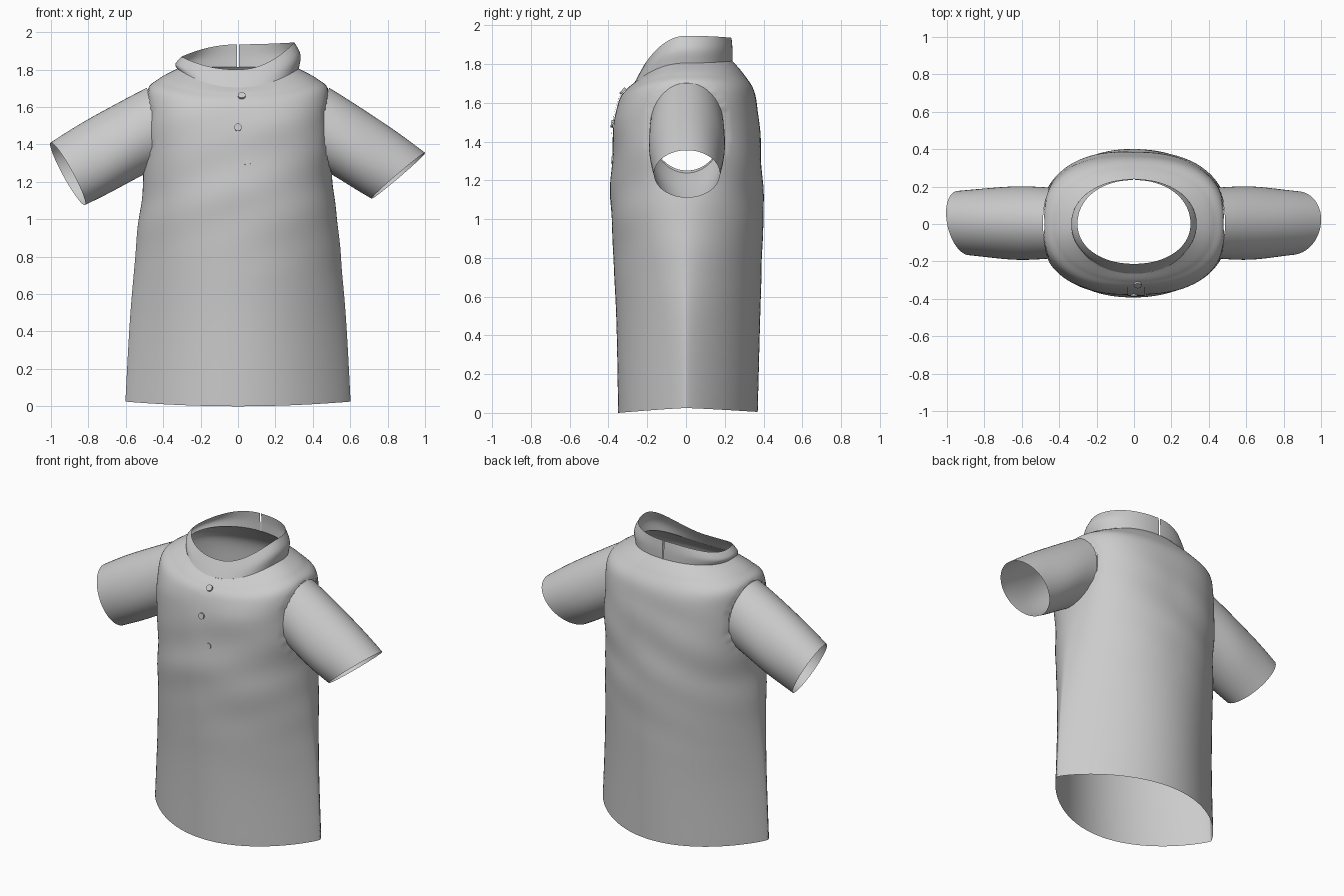
import bpy, bmesh, math
from mathutils import Vector

if "Cube" in bpy.data.objects:
    bpy.data.objects.remove(bpy.data.objects["Cube"])

cloth = bpy.data.materials.new("grey cloth")
cloth.diffuse_color = (0.6, 0.6, 0.6, 1)
cloth.use_nodes = True
cloth.node_tree.nodes["Principled BSDF"].inputs["Base Color"].default_value = cloth.diffuse_color


def make_object(name, bm, angle=45):
    mesh = bpy.data.meshes.new(name)
    bm.to_mesh(mesh)
    bm.free()
    ob = bpy.data.objects.new(name, mesh)
    bpy.context.collection.objects.link(ob)
    mesh.materials.append(cloth)
    bpy.ops.object.select_all(action='DESELECT')
    ob.select_set(True)
    bpy.context.view_layer.objects.active = ob
    bpy.ops.object.shade_smooth_by_angle(angle=math.radians(angle))
    return ob


def loft(rings, closed=True):
    bm = bmesh.new()
    rows = [[bm.verts.new(p) for p in ring] for ring in rings]
    n = len(rows[0])
    for a, b in zip(rows, rows[1:]):
        for i in range(n if closed else n - 1):
            j = (i + 1) % n
            bm.faces.new((a[i], a[j], b[j], b[i]))
    return bm


def spline(keys, t):
    # smooth interpolation through a list of tuples
    i = min(int(t), len(keys) - 2)
    f = t - i
    k = [keys[max(0, min(len(keys) - 1, i + d))] for d in (-1, 0, 1, 2)]
    return [b + 0.5 * f * (c - a + f * (2 * a - 5 * b + 4 * c - d + f * (3 * (b - c) + d - a)))
            for a, b, c, d in zip(*k)]


def section(key, a):
    # half width, front y, back y, front z, side z, back z, two roundness values
    w, yf, yb, zf, zs, zb, n, m = key
    c, s = math.cos(a), math.sin(a)
    x = w * math.copysign(abs(c) ** (2 / n), c)
    y = (yb if s > 0 else yf) * abs(s) ** (2 / m)
    z = zs + ((zb if s > 0 else zf) - zs) * s * s
    return Vector((x, y, z))


def fold(p):
    # soft cloth folds over the chest
    fade = max(0, min(1, (p.z - 0.6) / 0.5)) * max(0, min(1, (1.72 - p.z) / 0.2))
    wave = math.sin(13 * p.z + 5 * abs(p.x) + 2 * p.y) + 0.6 * math.sin(23 * p.z - 9 * p.x)
    d = Vector((p.x * 0.3, p.y, 0))
    return p + d.normalized() * (0.0035 * fade * wave)


# Body, from the hem (creased at the sides) to the neckline
BODY = [(0.602, -0.35, 0.37, 0.0, 0.025, 0.005, 2.0, 1.2),
        (0.575, -0.36, 0.383, 0.5, 0.5, 0.5, 2.0, 1.3),
        (0.53, -0.385, 0.398, 1.0, 1.0, 1.0, 2.1, 1.8),
        (0.505, -0.385, 0.395, 1.25, 1.25, 1.25, 2.3, 2.25),
        (0.50, -0.375, 0.375, 1.47, 1.49, 1.49, 2.5, 2.4),
        (0.49, -0.345, 0.355, 1.61, 1.68, 1.65, 2.5, 2.4),
        (0.425, -0.305, 0.30, 1.67, 1.75, 1.745, 2.3, 2.2),
        (0.325, -0.265, 0.24, 1.705, 1.805, 1.815, 2.1, 2.1)]
SEG, ROWS = 112, 84
angles = [2 * math.pi * i / SEG for i in range(SEG)]
rings = []
for r in range(ROWS + 1):
    key = spline(BODY, r / ROWS * (len(BODY) - 1))
    rings.append([fold(section(key, a)) for a in angles])
body = loft(rings)

# Armholes: cut an oval in each side and round its border
AY, AZ, RY, RZ = 0.005, 1.475, 0.19, 0.225


def oval(p):
    return math.hypot((p.y - AY) / RY, (p.z - AZ) / RZ)


inside = [v for v in body.verts if abs(v.co.x) > 0.3 and oval(v.co) < 1]
bmesh.ops.delete(body, geom=inside, context='VERTS')
for v in body.verts:
    if v.is_boundary and abs(v.co.x) > 0.3 and 1.1 < v.co.z < 1.78 and oval(v.co) < 1.4:
        k = 1 / oval(v.co)
        v.co.y = AY + (v.co.y - AY) * k
        v.co.z = AZ + (v.co.z - AZ) * k
make_object("shirt_body", body)


# Sleeves: tubes from the armhole to a slanted cuff
def sleeve(name, side, top, bottom, ry, skew):
    rings = []
    mid = [(p + q) / 2 for p, q in zip(top, bottom)]
    half = [(p - q) / 2 for p, q in zip(top, bottom)]
    for j in range(21):
        t = j / 20
        ring = []
        for i in range(56):
            a = 2 * math.pi * i / 56
            c, s = math.cos(a), math.sin(a)
            root = Vector((0.487 - 0.035 * s * s, AY + RY * s, AZ + 0.228 * c))
            cuff = Vector((mid[0] + half[0] * c + skew * s, 0.005 + ry * s, mid[1] + half[1] * c))
            p = root.lerp(cuff, t)
            bulge = math.sin(math.pi * t)
            p += Vector((0, 0.012 * s, 0.012 * max(c, 0))) * bulge
            p += Vector((0, s, c)) * 0.003 * bulge * math.sin(14 * p.x + 9 * p.z)
            p.x *= side
            ring.append(p)
        rings.append(ring if side > 0 else ring[::-1])
    make_object(name, loft(rings))


sleeve("right_sleeve", 1, (1.0, 1.355), (0.715, 1.11), 0.17, 0.015)
sleeve("left_sleeve", -1, (1.0, 1.41), (0.82, 1.075), 0.172, 0.03)

# Standing collar with a narrow slit at the back, slumping lower on the left
COLLAR = [BODY[-1],
          (0.335, -0.24, 0.24, 1.752, 1.865, 1.875, 2.1, 2.1),
          (0.302, -0.213, 0.235, 1.80, 1.925, 1.935, 2.1, 2.1)]
gap = 0.012
rings = []
for r in range(9):
    key = spline(COLLAR, r / 4)
    ring = []
    for i in range(97):
        p = section(key, math.pi / 2 + gap + (2 * math.pi - 2 * gap) * i / 96)
        rise = r / 8
        if p.x < 0:
            p.z -= 0.055 * rise * (p.x / 0.3) ** 2
        else:
            p.z += 0.02 * rise * (p.x / 0.3) ** 2
        ring.append(p)
    rings.append(ring)
make_object("collar", loft(rings, closed=False))


# Chest surface, used to seat the placket and buttons
def chest(x, z):
    lo, hi = 0, len(BODY) - 1
    for _ in range(30):
        m = (lo + hi) / 2
        lo, hi = (m, hi) if spline(BODY, m)[3] < z else (lo, m)
    w, yf, _, _, _, _, n, m = spline(BODY, lo)
    y = yf * (1 - (abs(x) / w) ** n) ** (1 / m)
    return fold(Vector((x, y, z)))


# Button placket
rows = []
for r in range(16):
    z = 1.40 + 0.24 * r / 15
    rows.append([chest(-0.035 + 0.09 * i / 6, z) + Vector((0, -0.006, 0)) for i in range(7)])
make_object("placket", loft(rows, closed=False))

# Buttons, the lowest one half sunk into the cloth
for i, (x, z, rad) in enumerate([(0.02, 1.655, 0.02), (0.0, 1.49, 0.02), (0.05, 1.305, 0.018)]):
    p = chest(x, z)
    up = (chest(x, z + 0.02) - chest(x, z - 0.02)).normalized()
    normal = Vector((1, 0, 0)).cross(up)
    bm = bmesh.new()
    bmesh.ops.create_cone(bm, cap_ends=True, segments=20, radius1=rad, radius2=rad, depth=0.012)
    rot = normal.to_track_quat('Z', 'Y').to_matrix()
    for v in bm.verts:
        v.co = rot @ v.co + p + normal * (0.009 if i < 2 else 0.0)
    make_object("button_%d" % (i + 1), bm, 30)
